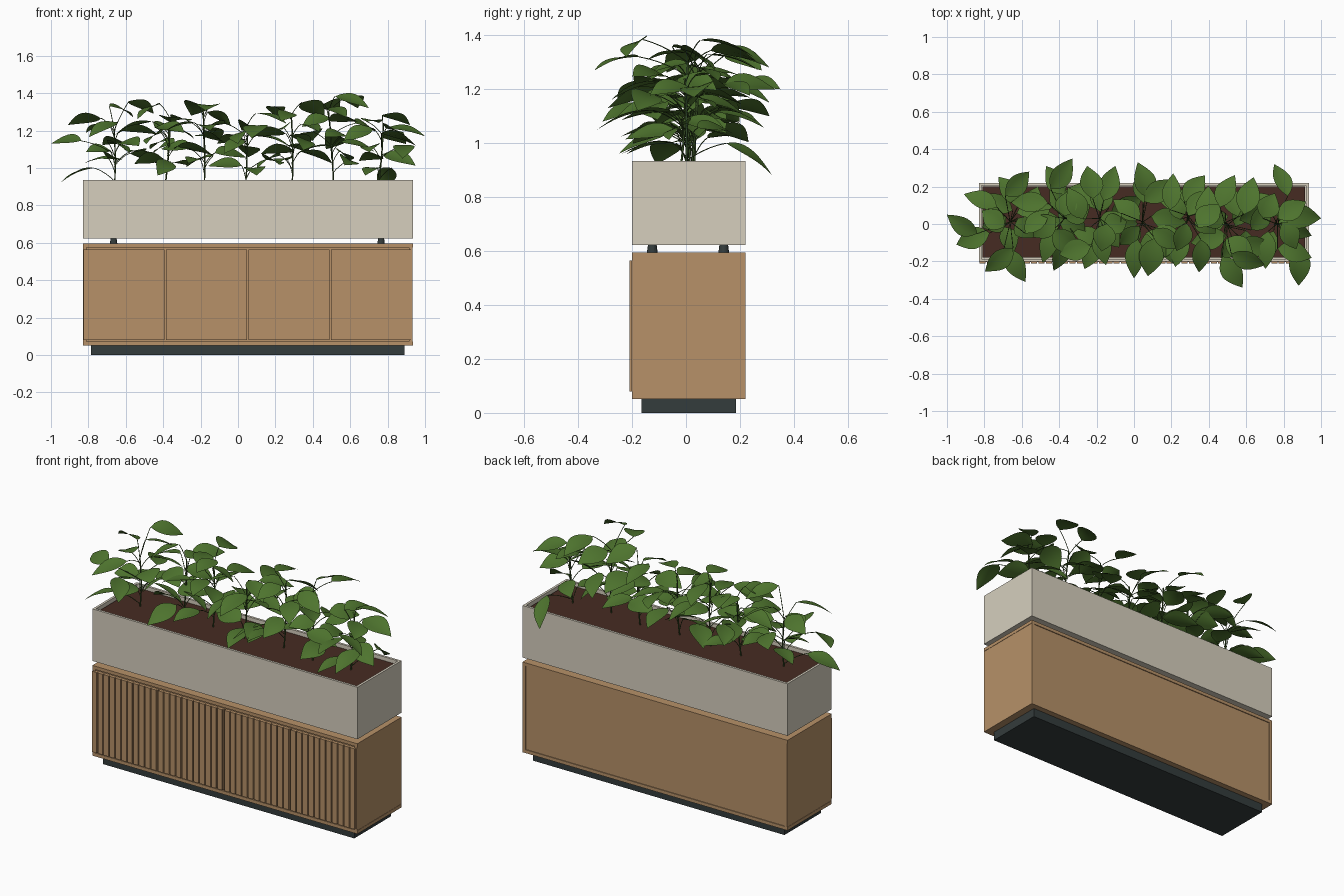
import bpy, bmesh, math, random
from mathutils import Matrix, Vector

if "Cube" in bpy.data.objects:
    bpy.data.objects.remove(bpy.data.objects["Cube"])
rng = random.Random(11)


def material(name, rgb):
    linear = [((c / 255 + 0.055) / 1.055) ** 2.4 for c in rgb] + [1]
    m = bpy.data.materials.new(name)
    m.use_nodes = True
    m.diffuse_color = linear
    m.node_tree.nodes["Principled BSDF"].inputs["Base Color"].default_value = linear
    return m


WOOD = material("oak wood", (183, 145, 104))
STONE = material("warm grey planter", (214, 207, 190))
DARK = material("charcoal metal", (52, 60, 60))
SOIL = material("brown soil", (70, 43, 34))
LEAF = material("leaf green", (78, 116, 46))
STEM = material("stem green", (58, 84, 38))


def finish(name, bm, mat, smooth=False):
    mesh = bpy.data.meshes.new(name)
    bm.to_mesh(mesh)
    bm.free()
    mesh.materials.append(mat)
    for p in mesh.polygons:
        p.use_smooth = smooth
    ob = bpy.data.objects.new(name, mesh)
    bpy.context.collection.objects.link(ob)
    return ob


def add_box(bm, x, y, z):
    verts = bmesh.ops.create_cube(bm, size=1)["verts"]
    for v in verts:
        v.co = [a + (b - a) * (c + 0.5) for (a, b), c in zip((x, y, z), v.co)]


def box(name, mat, x, y, z):
    bm = bmesh.new()
    add_box(bm, x, y, z)
    return finish(name, bm, mat)


# Cabinet carcass
X, Y = (-0.83, 0.935), (-0.2, 0.22)
box("plinth", DARK, (-0.785, 0.89), (-0.165, 0.185), (0, 0.052))
box("cabinet_bottom", WOOD, X, Y, (0.052, 0.072))
box("cabinet_top", WOOD, X, Y, (0.575, 0.595))
box("cabinet_left_side", WOOD, (X[1] - 0.02, X[1] - 0.002), Y, (0.072, 0.575))
box("cabinet_right_side", WOOD, (X[0] + 0.002, X[0] + 0.02), Y, (0.072, 0.575))
box("cabinet_core", WOOD, (X[0] + 0.02, X[1] - 0.02), (-0.19, 0.215), (0.072, 0.575))

# Four doors faced with vertical slats
SLATS = 11
door_width = (X[1] - X[0]) / 4
for d in range(4):
    left = X[0] + d * door_width + 0.004
    pitch = (door_width - 0.008) / SLATS
    bm = bmesh.new()
    add_box(bm, (left, left + pitch * SLATS), (-0.203, -0.19), (0.08, 0.565))
    for k in range(SLATS):
        x = left + k * pitch
        add_box(bm, (x, x + pitch - 0.007), (-0.21, -0.203), (0.08, 0.565))
    finish(f"slatted_door_{d + 1}", bm, WOOD)

# Planter feet
for x in (-0.665, 0.765):
    for y in (-0.125, 0.14):
        bm = bmesh.new()
        bmesh.ops.create_cone(bm, cap_ends=True, segments=16, radius1=0.02,
                              radius2=0.016, depth=0.03)
        bmesh.ops.translate(bm, verts=bm.verts, vec=(x, y, 0.609))
        finish("planter_foot", bm, DARK)

# Planter trough with a flat rim and a sunken floor, then soil
bm = bmesh.new()
add_box(bm, X, Y, (0.622, 0.935))
top = max(bm.faces, key=lambda f: f.calc_center_median().z)
bmesh.ops.inset_region(bm, faces=[top], thickness=0.02)
floor = bmesh.ops.extrude_discrete_faces(bm, faces=[top])["faces"][0]
bmesh.ops.translate(bm, verts=floor.verts, vec=(0, 0, -0.06))
finish("planter_trough", bm, STONE)
box("soil", SOIL, (X[0] + 0.02, X[1] - 0.02), (Y[0] + 0.02, Y[1] - 0.02), (0.87, 0.915))


# Plants
def add_leaf(bm, base, tip, width, roll, steps=9):
    d = tip - base
    turn = Matrix.Rotation(roll, 3, d.normalized())
    side = turn @ d.cross(Vector((0, 0, 1))).normalized()
    up = side.cross(d).normalized()
    size = d.length
    rows = []
    for i in range(steps + 1):
        t = i / steps
        half = width / 2 * max(math.sin(math.pi * t ** 0.8), 0)
        spine = base + d * t + up * (0.07 * size * math.sin(math.pi * t))
        rows.append([bm.verts.new(spine + side * half * s + up * half * 0.14 * abs(s))
                     for s in (-1, -0.5, 0, 0.5, 1)])
    for a, b in zip(rows, rows[1:]):
        for j in range(4):
            bm.faces.new((a[j], a[j + 1], b[j + 1], b[j]))


def add_stalk(curve, points, radius):
    s = curve.splines.new("POLY")
    s.points.add(len(points) - 1)
    for p, co in zip(s.points, points):
        p.co = (*co, 1)
        p.radius = radius


def bend(a, b, c, steps=5):
    ts = [i / steps for i in range(steps + 1)]
    return [a * (1 - t) ** 2 + b * 2 * t * (1 - t) + c * t * t for t in ts]


# root x, root y, stem top, then the tips of the outermost leaves
plants = [
    (-0.66, 0.01, 1.2, [(-1, 0.05, 1.13), (-0.95, -0.11, 0.92), (-0.91, 0.16, 1.23),
                        (-0.58, -0.31, 1.08), (-0.56, 0.28, 1.27), (-0.45, 0.08, 1.29)]),
    (-0.39, 0.03, 1.26, [(-0.47, 0.31, 1.1), (-0.33, 0.35, 1.2), (-0.43, -0.25, 0.96)]),
    (-0.18, 0.02, 1.3, [(-0.1, 0.31, 1.15), (-0.25, 0.31, 1.28), (-0.15, -0.22, 1.2)]),
    (0.04, 0, 1.23, [(0.02, 0.33, 1.2), (0, -0.29, 1.13), (0.1, -0.24, 0.96)]),
    (0.29, 0.02, 1.28, [(0.21, 0.27, 1.27), (0.38, 0.26, 1.08), (0.22, -0.23, 1.03)]),
    (0.51, -0.02, 1.3, [(0.58, -0.34, 1.27), (0.7, -0.22, 1.32), (0.47, 0.22, 1.1),
                        (0.64, 0.25, 1.32)]),
    (0.75, 0, 1.24, [(0.75, 0.32, 0.88), (0.88, -0.33, 1.05), (1, 0.03, 1.17),
                     (0.95, -0.18, 1.12), (0.68, -0.22, 0.96), (0.92, 0.12, 1.23)]),
]
for n, (px, py, height, tips) in enumerate(plants):
    root = Vector((px, py, 0.9))
    crown = Vector((px + rng.uniform(-0.03, 0.03), py + rng.uniform(-0.03, 0.03), height))
    tips = [Vector(t) for t in tips]
    # fill in the inner foliage around the stem
    fillers = 7 if n == 6 else 10
    for k in range(fillers):
        angle = k * 2.4 + n
        reach = rng.uniform(0.14, 0.3)
        x = px + reach * math.cos(angle)
        y = py + reach * math.sin(angle)
        z = 0.99 + (height - 0.98) * (k + rng.random()) / fillers
        tips.append(Vector((max(-0.95, min(0.95, x)), max(-0.3, min(0.3, y)), z)))

    bm = bmesh.new()
    curve = bpy.data.curves.new("stalks", "CURVE")
    curve.dimensions = "3D"
    curve.bevel_depth = 0.001
    curve.bevel_resolution = 1
    add_stalk(curve, bend(root, (root + crown) / 2 + Vector((0.01, 0.01, 0)), crown), 4)
    for tip in tips:
        out = Vector((tip.x - px, tip.y - py, 0))
        length = min(rng.uniform(0.17, 0.21), out.length * 0.9)
        heading = Matrix.Rotation(rng.uniform(-0.5, 0.5), 3, "Z") @ out.normalized()
        drop = max(rng.uniform(0, 0.08), 1 - tip.z)
        base = tip - heading * length + Vector((0, 0, drop))
        add_leaf(bm, base, tip, rng.uniform(0.1, 0.135), rng.uniform(-0.5, 0.5))
        share = max(0.1, min(1, (base.z - 0.07 - root.z) / (height - root.z)))
        start = root.lerp(crown, share)
        add_stalk(curve, bend(start, (start + base) / 2 + Vector((0, 0, 0.02)), base), 2)
    finish(f"plant_{n + 1}_leaves", bm, LEAF, True)

    # turn the stalk curves into a mesh
    holder = bpy.data.objects.new("stalk_curves", curve)
    bpy.context.collection.objects.link(holder)
    bpy.context.view_layer.update()
    mesh = bpy.data.meshes.new_from_object(
        holder.evaluated_get(bpy.context.evaluated_depsgraph_get()))
    bpy.data.objects.remove(holder)
    mesh.materials.clear()
    mesh.materials.append(STEM)
    stems = bpy.data.objects.new(f"plant_{n + 1}_stems", mesh)
    bpy.context.collection.objects.link(stems)
